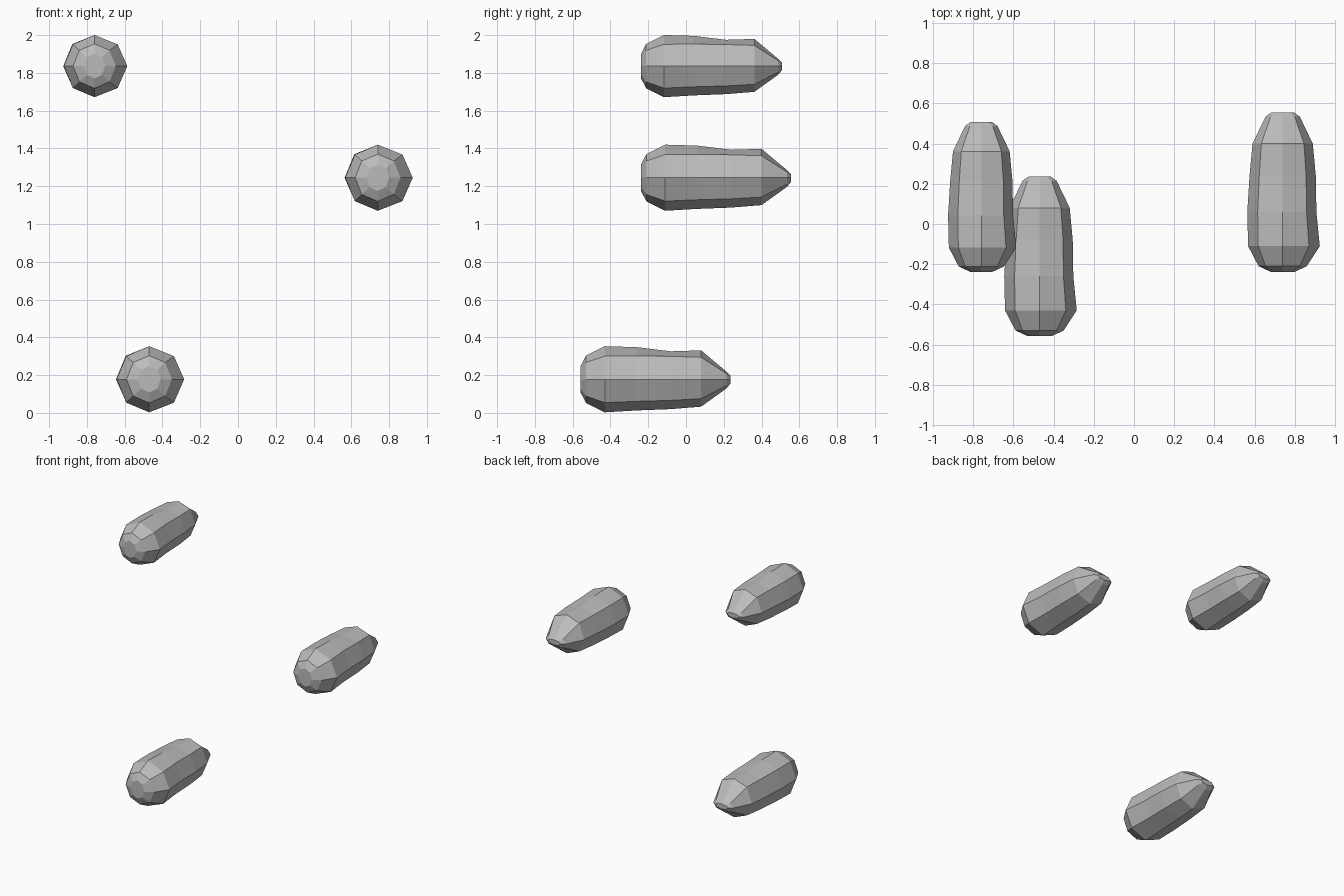
import bpy
import bmesh
from math import cos, sin, pi
from mathutils import Vector

cube = bpy.data.objects.get("Cube")
if cube:
    bpy.data.objects.remove(cube, do_unlink=True)

grey = bpy.data.materials.new("plain grey")
grey.use_nodes = True
grey.diffuse_color = (0.5, 0.5, 0.5, 1)
grey.node_tree.nodes["Principled BSDF"].inputs["Base Color"].default_value = grey.diffuse_color

# Cross-sections from blunt front to flattened tail:
# y, left, right, top and bottom reach, diagonal factor for the upper corners
SECTIONS = [
    (-0.238, 0.06, 0.06, 0.07, 0.07, 0.71),
    (-0.21, 0.12, 0.12, 0.125, 0.125, 0.71),
    (-0.11, 0.172, 0.185, 0.175, 0.175, 0.70),
    (0.06, 0.176, 0.168, 0.170, 0.165, 0.73),
    (0.24, 0.165, 0.165, 0.148, 0.158, 0.82),
    (0.40, 0.15, 0.15, 0.153, 0.145, 0.76),
    (0.535, 0.085, 0.085, 0.04, 0.048, 0.75),
    (0.556, 0.055, 0.055, 0.018, 0.022, 0.75),
]
SIDES = 8


def section_ring(bm, y, left, right, top, bottom, corner):
    ring = []
    for i in range(SIDES):
        a = 2 * pi * i / SIDES
        x, z = cos(a), sin(a)
        if i % 2 and z > 0:
            z = corner
        ring.append(bm.verts.new((x * (right if x > 0 else left), y,
                                  z * (top if z > 0 else bottom))))
    return ring


def make_pod(name, location, size):
    bm = bmesh.new()
    rings = [section_ring(bm, *s) for s in SECTIONS]
    for a, b in zip(rings, rings[1:]):
        for i in range(SIDES):
            j = (i + 1) % SIDES
            bm.faces.new((a[i], a[j], b[j], b[i]))
    # Close the front and the tail
    bm.faces.new(rings[0])
    bm.faces.new(rings[-1])
    bmesh.ops.recalc_face_normals(bm, faces=bm.faces)
    bmesh.ops.scale(bm, vec=Vector((size, size, size)), verts=bm.verts)
    mesh = bpy.data.meshes.new(name)
    bm.to_mesh(mesh)
    bm.free()
    mesh.materials.append(grey)
    pod = bpy.data.objects.new(name, mesh)
    pod.location = location
    bpy.context.collection.objects.link(pod)


make_pod("upper_right_pod", (-0.76, -0.014, 1.836), 0.94)
make_pod("middle_left_pod", (0.74, 0, 1.245), 1)
make_pod("lower_right_pod", (-0.47, -0.32, 0.178), 1)
